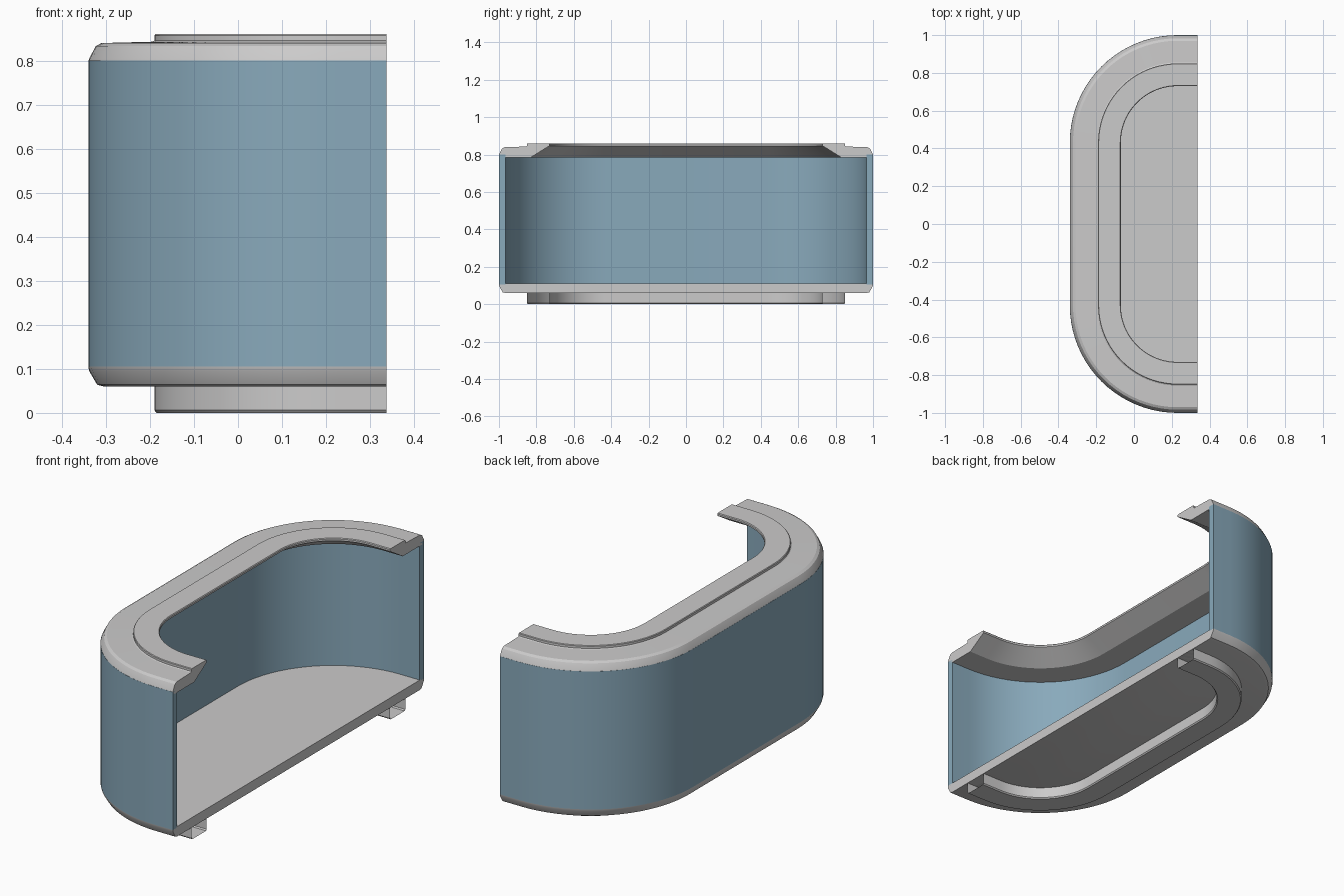
import bpy, bmesh, math

cube = bpy.data.objects.get("Cube")
if cube:
    bpy.data.objects.remove(cube)

CUT_X = 0.337            # open side of the half-stadium
CX, CY = 0.23, 0.43      # centre shared by all corner arcs
STEPS = 20


def material(name, rgb):
    m = bpy.data.materials.new(name)
    m.use_nodes = True
    color = (*rgb, 1)
    m.diffuse_color = color
    bsdf = m.node_tree.nodes["Principled BSDF"]
    bsdf.inputs["Base Color"].default_value = color
    bsdf.inputs["Roughness"].default_value = 0.6
    return m


grey = material("light grey", (0.60, 0.595, 0.595))
blue = material("dusty blue", (0.25, 0.40, 0.50))


def outline(r):
    """Open path running round the half-stadium at corner radius r."""
    pts = [(CUT_X, -CY - r)]
    for side, start in ((-1, 270), (1, 180)):
        for i in range(STEPS + 1):
            a = math.radians(start - 90 * i / STEPS)
            pts.append((CX + r * math.cos(a), side * CY + r * math.sin(a)))
    pts.append((CUT_X, CY + r))
    return pts


def finish(name, bm, mat):
    bmesh.ops.recalc_face_normals(bm, faces=bm.faces[:])
    mesh = bpy.data.meshes.new(name)
    bm.to_mesh(mesh)
    bm.free()
    mesh.materials.append(mat)
    ob = bpy.data.objects.new(name, mesh)
    bpy.context.collection.objects.link(ob)
    bpy.ops.object.select_all(action='DESELECT')
    ob.select_set(True)
    bpy.context.view_layer.objects.active = ob
    bpy.ops.object.shade_smooth_by_angle(angle=math.radians(25))
    return ob


def rail(name, profile, mat, capped=True):
    """Sweep a closed (radius, z) section along the outline."""
    bm = bmesh.new()
    rows = [[bm.verts.new((x, y, z)) for x, y in outline(r)] for r, z in profile]
    for k, row in enumerate(rows):
        nxt = rows[(k + 1) % len(rows)]
        for i in range(len(row) - 1):
            bm.faces.new((row[i], row[i + 1], nxt[i + 1], nxt[i]))
    if capped:
        for end in (0, -1):
            bm.faces.new([row[end] for row in rows])
    return finish(name, bm, mat)


def slab(name, layers, mat):
    """Stack outlines into a solid plate closed on the cut side."""
    bm = bmesh.new()
    rows = [[bm.verts.new((x, y, z)) for x, y in outline(r)] for r, z in layers]
    for row, nxt in zip(rows, rows[1:]):
        n = len(row)
        for i in range(n - 1):
            bm.faces.new((row[i], row[i + 1], nxt[i + 1], nxt[i]))
    bm.faces.new([r[0] for r in rows] + [r[-1] for r in reversed(rows)])
    bm.faces.new(rows[0])
    bm.faces.new(rows[-1])
    return finish(name, bm, mat)


# Curved wall
rail("curved_wall", [(0.57, 0.105), (0.57, 0.80), (0.535, 0.80), (0.535, 0.105)], blue)

# Top rim with raised inner lip and sloping underside
rail("top_rim", [
    (0.57, 0.797), (0.568, 0.805), (0.553, 0.833), (0.54, 0.84),
    (0.425, 0.843), (0.42, 0.846), (0.42, 0.857), (0.417, 0.86),
    (0.303, 0.86), (0.30, 0.856), (0.30, 0.847), (0.40, 0.785),
    (0.555, 0.785)], grey)

# Floor plate with chamfered lower edge
slab("floor_plate", [
    (0.535, 0.06), (0.55, 0.064), (0.568, 0.095), (0.57, 0.105), (0.565, 0.11)], grey)

# Hollow foot rail, open at both ends
rail("foot_rail", [
    (0.42, 0.06), (0.42, 0.006), (0.415, 0.0),
    (0.305, 0.0), (0.30, 0.006), (0.30, 0.06)], grey, capped=False)
